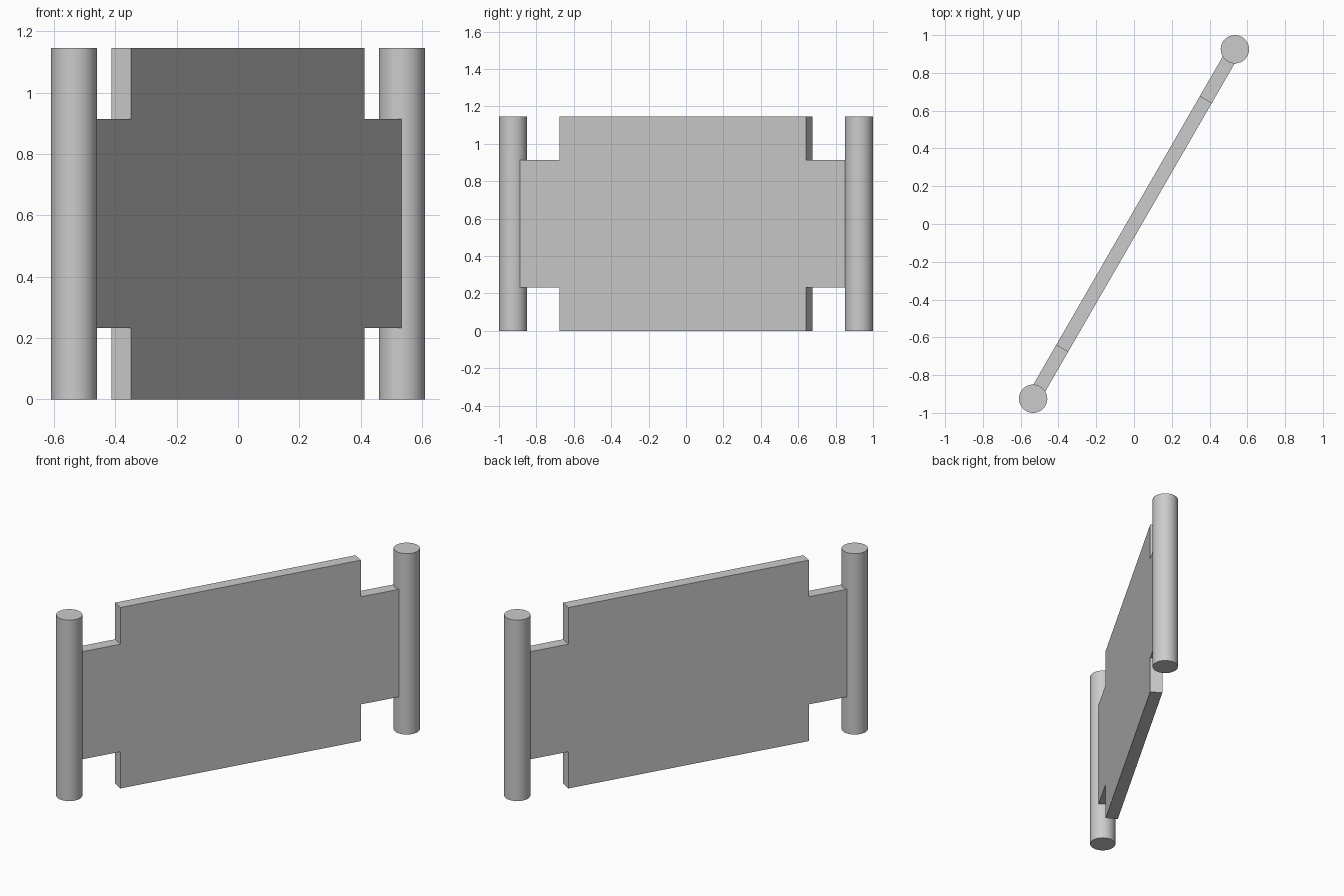
import bpy
import bmesh
import math
from mathutils import Matrix

cube = bpy.data.objects.get("Cube")
if cube:
    bpy.data.objects.remove(cube, do_unlink=True)

ANGLE = math.radians(60)
HEIGHT = 1.145
POST_REACH, POST_RADIUS = 1.068, 0.075
PANEL_HALF, PANEL_THICK = 0.761, 0.073
ARM_LOW, ARM_HIGH = 0.232, 0.913

grey = bpy.data.materials.new("plain grey")
grey.use_nodes = True
grey.diffuse_color = (0.6, 0.6, 0.6, 1)
grey.node_tree.nodes["Principled BSDF"].inputs["Base Color"].default_value = (0.6, 0.6, 0.6, 1)


def add_post(name, side):
    bpy.ops.mesh.primitive_cylinder_add(
        vertices=48, radius=POST_RADIUS, depth=HEIGHT,
        location=(side * POST_REACH * math.cos(ANGLE),
                  side * POST_REACH * math.sin(ANGLE), HEIGHT / 2))
    post = bpy.context.object
    post.name = name
    post.data.materials.append(grey)
    bpy.ops.object.shade_smooth_by_angle()


# Round posts at both ends
add_post("left_post", 1)
add_post("right_post", -1)

# Notched panel whose arms run into the posts
half = [(PANEL_HALF, 0), (PANEL_HALF, ARM_LOW), (POST_REACH, ARM_LOW),
        (POST_REACH, ARM_HIGH), (PANEL_HALF, ARM_HIGH), (PANEL_HALF, HEIGHT)]
outline = half + [(-x, z) for x, z in reversed(half)]

bm = bmesh.new()
face = bm.faces.new([bm.verts.new((x, -PANEL_THICK / 2, z)) for x, z in outline])
result = bmesh.ops.extrude_face_region(bm, geom=[face])
moved = [v for v in result["geom"] if isinstance(v, bmesh.types.BMVert)]
bmesh.ops.translate(bm, verts=moved, vec=(0, PANEL_THICK, 0))
bmesh.ops.recalc_face_normals(bm, faces=bm.faces)
bm.transform(Matrix.Rotation(ANGLE, 4, "Z"))
mesh = bpy.data.meshes.new("panel")
bm.to_mesh(mesh)
bm.free()
mesh.materials.append(grey)
panel = bpy.data.objects.new("panel", mesh)
bpy.context.collection.objects.link(panel)
